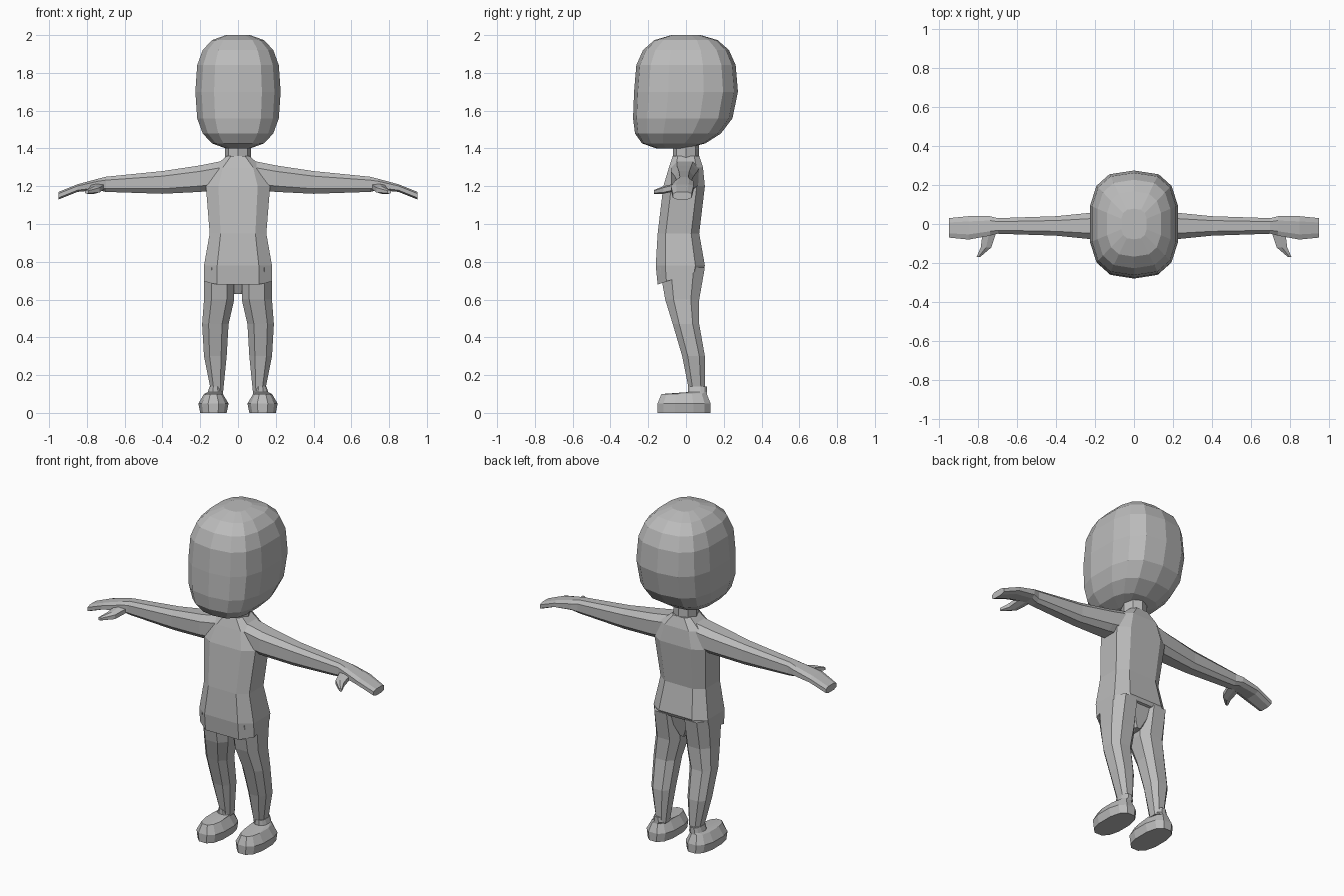
import bpy, bmesh, math

default_cube = bpy.data.objects.get("Cube")
if default_cube:
    bpy.data.objects.remove(default_cube, do_unlink=True)

grey = bpy.data.materials.new("plain grey")
grey.use_nodes = True
grey.diffuse_color = (.5, .5, .5, 1)
grey.node_tree.nodes["Principled BSDF"].inputs["Base Color"].default_value = grey.diffuse_color


def rounded(angle, power):
    """Point of a rounded box outline at an angle."""
    cosine, sine = math.cos(angle), math.sin(angle)
    return (math.copysign(abs(cosine) ** (2 / power), cosine),
            math.copysign(abs(sine) ** (2 / power), sine))


def outline(sides, power):
    """Rounded box outline with flat sides, filling the unit square."""
    points = [rounded(math.tau * (k + .5) / sides, power) for k in range(sides)]
    reach = max(max(point) for point in points)
    return [(across / reach, along / reach) for across, along in points]


def loft(name, axes, sections, sides=8, power=3, mirror=1):
    """Skin sections given as (station, centre, centre, half size, half size)."""
    bm = bmesh.new()
    rings = []
    for station, centre_a, centre_b, half_a, half_b in sections:
        ring = []
        for across, along in outline(sides, power):
            values = (station, centre_a + across * half_a, centre_b + along * half_b)
            place = dict(zip(axes, values))
            ring.append(bm.verts.new((place["x"] * mirror, place["y"], place["z"])))
        rings.append(ring)
    for lower, upper in zip(rings, rings[1:]):
        for k in range(sides):
            bm.faces.new((lower[k - 1], lower[k], upper[k], upper[k - 1]))
    bm.faces.new(rings[0])
    bm.faces.new(rings[-1])
    bmesh.ops.recalc_face_normals(bm, faces=bm.faces)
    mesh = bpy.data.meshes.new(name)
    bm.to_mesh(mesh)
    bm.free()
    mesh.materials.append(grey)
    part = bpy.data.objects.new(name, mesh)
    bpy.context.collection.objects.link(part)
    return part


# Head: rounded box whose lower half slides forward into the jaw
head_sections = []
for degrees in range(-80, 81, 20):
    width, height = rounded(math.radians(degrees), 2.8)
    jaw = min(height, 0) ** 2
    head_sections.append((1.7 + .303 * height, 0, -.08 * jaw, .23 * width, .275 * width))
loft("head", "zxy", head_sections, sides=14, power=2.8)

# Neck
bpy.ops.mesh.primitive_cylinder_add(vertices=8, radius=.07, depth=.2, location=(0, 0, 1.35))
neck = bpy.context.object
neck.name = "neck"
neck.data.materials.append(grey)

# Shirt body, with the hem dipping toward the front
torso = loft("torso", "zxy", [
    (.73, 0, -.03, .18, .12),
    (.78, 0, -.03, .18, .13),
    (.95, 0, -.04, .15, .11),
    (1.2, 0, -.01, .17, .11),
    (1.3, 0, 0, .13, .09),
    (1.36, 0, 0, .06, .07)], power=3.6)
for vertex in torso.data.vertices[:8]:
    vertex.co.z += vertex.co.y / 3

# Seat of the trousers, tapering to the crotch
loft("pelvis", "zxy", [(.63, 0, 0, .02, .04), (.8, 0, -.02, .16, .11)])

for label, mirror in (("left", 1), ("right", -1)):
    # Arm ending in a flat, drooping mitten hand
    loft(label + "_arm_and_hand", "xyz", [
        (0, 0, 1.27, .08, .08),
        (.2, -.01, 1.24, .07, .07),
        (.4, -.01, 1.22, .05, .06),
        (.7, -.01, 1.21, .04, .04),
        (.74, -.01, 1.21, .05, .03),
        (.85, -.02, 1.19, .06, .02),
        (.95, -.02, 1.15, .05, .02)], mirror=mirror)

    # Thumb, angled forward and outward
    loft(label + "_thumb", "yxz", [
        (-.03, .74, 1.2, .04, .02),
        (-.12, .76, 1.18, .03, .02),
        (-.17, .8, 1.17, .01, .01)], sides=6, mirror=mirror)

    # Trouser leg, bent back toward the ankle
    loft(label + "_leg", "zxy", [
        (.1, .11, .06, .03, .04),
        (.3, .12, .04, .06, .06),
        (.47, .12, 0, .07, .07),
        (.6, .1, -.02, .08, .09),
        (.77, .1, -.02, .08, .12)], power=2.6, mirror=mirror)

    # Shoe with a rounded toe and an ankle collar
    loft(label + "_shoe", "zxy", [
        (0, .13, -.01, .07, .14),
        (.05, .13, -.01, .08, .14),
        (.1, .13, -.01, .05, .12),
        (.11, .12, .06, .04, .05),
        (.14, .12, .06, .03, .05)], sides=12, power=2.5, mirror=mirror)
